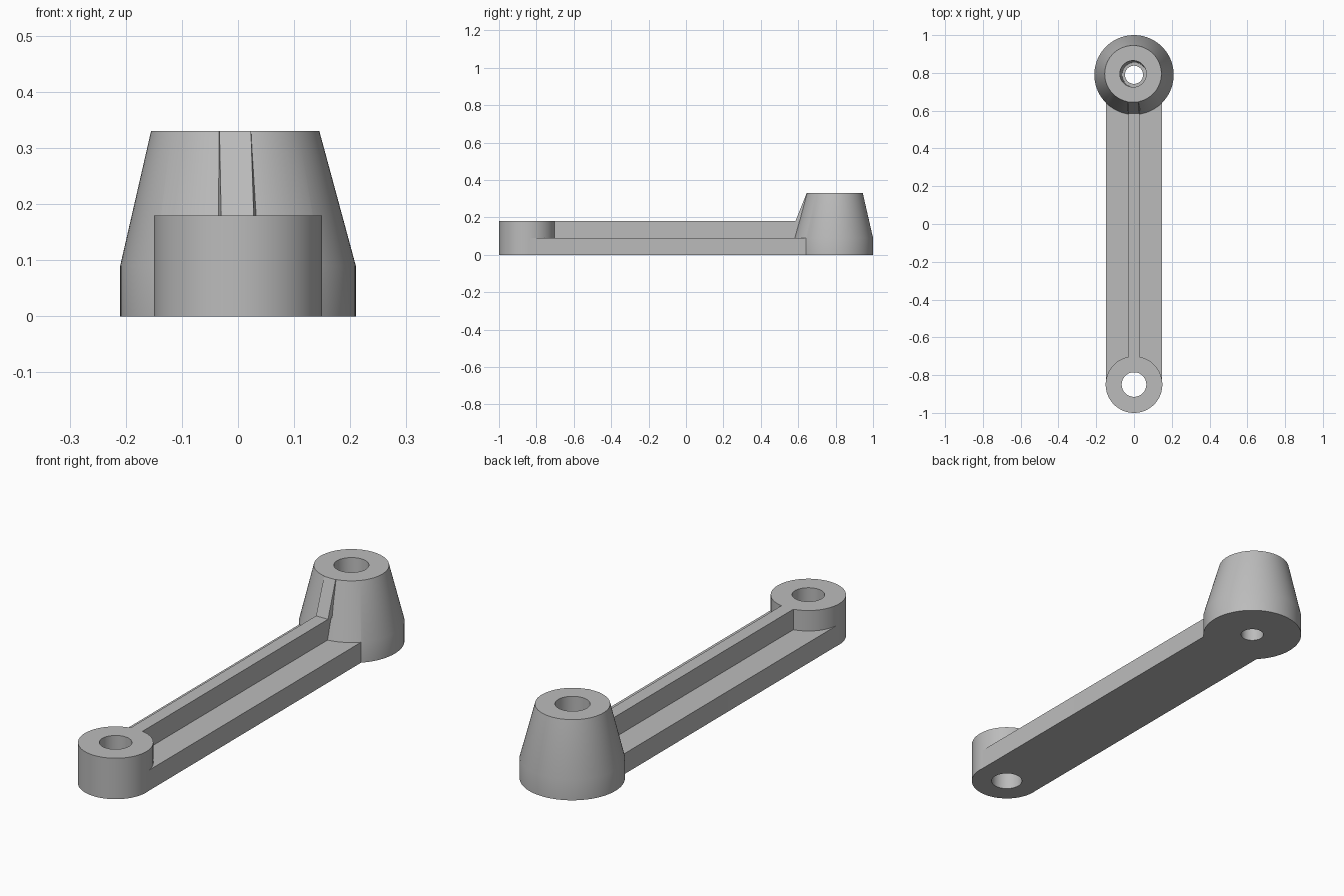
import bpy, bmesh
from math import cos, sin, pi

if "Cube" in bpy.data.objects:
    bpy.data.objects.remove(bpy.data.objects["Cube"], do_unlink=True)

grey = bpy.data.materials.new("light_grey")
grey.use_nodes = True
colour = (0.5, 0.5, 0.5, 1)
grey.diffuse_color = colour
grey.node_tree.nodes["Principled BSDF"].inputs["Base Color"].default_value = colour

SEGMENTS = 96
HUB_Y, BOSS_Y = -0.85, 0.79


def loft(name, loops):
    """Closed solid through a stack of point loops."""
    bm = bmesh.new()
    rings = [[bm.verts.new(p) for p in loop] for loop in loops]
    n = len(rings[0])
    for low, high in zip(rings, rings[1:]):
        for i in range(n):
            j = (i + 1) % n
            bm.faces.new((low[i], low[j], high[j], high[i]))
    bm.faces.new(rings[0][::-1])
    bm.faces.new(rings[-1])
    bmesh.ops.recalc_face_normals(bm, faces=bm.faces)
    mesh = bpy.data.meshes.new(name)
    bm.to_mesh(mesh)
    bm.free()
    mesh.materials.append(grey)
    obj = bpy.data.objects.new(name, mesh)
    bpy.context.collection.objects.link(obj)
    return obj


def circle(x, y, z, r):
    steps = [2 * pi * i / SEGMENTS for i in range(SEGMENTS)]
    return [(x + r * cos(a), y + r * sin(a), z) for a in steps]


def rectangle(x0, x1, y0, y1, z):
    return [(x0, y0, z), (x1, y0, z), (x1, y1, z), (x0, y1, z)]


def combine(target, tool, operation):
    """Apply a boolean and discard the tool."""
    bpy.context.view_layer.objects.active = target
    mod = target.modifiers.new(tool.name, "BOOLEAN")
    mod.operation, mod.solver, mod.object = operation, "EXACT", tool
    bpy.ops.object.modifier_apply(modifier=mod.name)
    bpy.data.objects.remove(tool, do_unlink=True)


# Flat arm
arm = loft("lever_arm", [rectangle(-0.149, 0.149, HUB_Y, BOSS_Y, z) for z in (0, 0.09)])

# Short round hub at the front
hub = loft("front_hub", [circle(0, HUB_Y, z, 0.15) for z in (0, 0.18)])

# Tapered boss at the back, leaning very slightly
boss = loft("tapered_boss", [circle(0, BOSS_Y, 0, 0.21), circle(0, BOSS_Y, 0.09, 0.21),
                             circle(-0.005, BOSS_Y + 0.005, 0.33, 0.15)])

# Centre rib along the arm
rib = loft("centre_rib", [rectangle(-0.03, 0.028, HUB_Y + 0.1, BOSS_Y - 0.1, z)
                          for z in (0.05, 0.18)])

# Sloped rib climbing the boss
gusset = loft("boss_gusset", [
    [(-0.03, 0.585, 0.18), (0.028, 0.585, 0.18), (0.05, 0.7, 0.18), (-0.055, 0.7, 0.18)],
    [(-0.033, 0.645, 0.33), (0.023, 0.645, 0.33), (0.03, 0.7, 0.33), (-0.04, 0.7, 0.33)]])

for part in (hub, boss, rib, gusset):
    combine(arm, part, "UNION")

# Through bore in the hub, stepped bore in the boss
hub_bore = loft("hub_bore", [circle(0, HUB_Y, z, 0.065) for z in (-0.1, 0.3)])
boss_bore = loft("boss_bore", [
    circle(0, BOSS_Y, -0.1, 0.048), circle(0, BOSS_Y, 0.09, 0.048),
    circle(0.002, BOSS_Y, 0.09, 0.065), circle(-0.005, BOSS_Y + 0.005, 0.33, 0.07),
    circle(-0.005, BOSS_Y + 0.005, 0.4, 0.07)])
for bore in (hub_bore, boss_bore):
    combine(arm, bore, "DIFFERENCE")

# Smooth round walls, crisp edges
bpy.ops.object.select_all(action="DESELECT")
arm.select_set(True)
bpy.context.view_layer.objects.active = arm
bpy.ops.object.shade_smooth_by_angle(angle=0.5)
